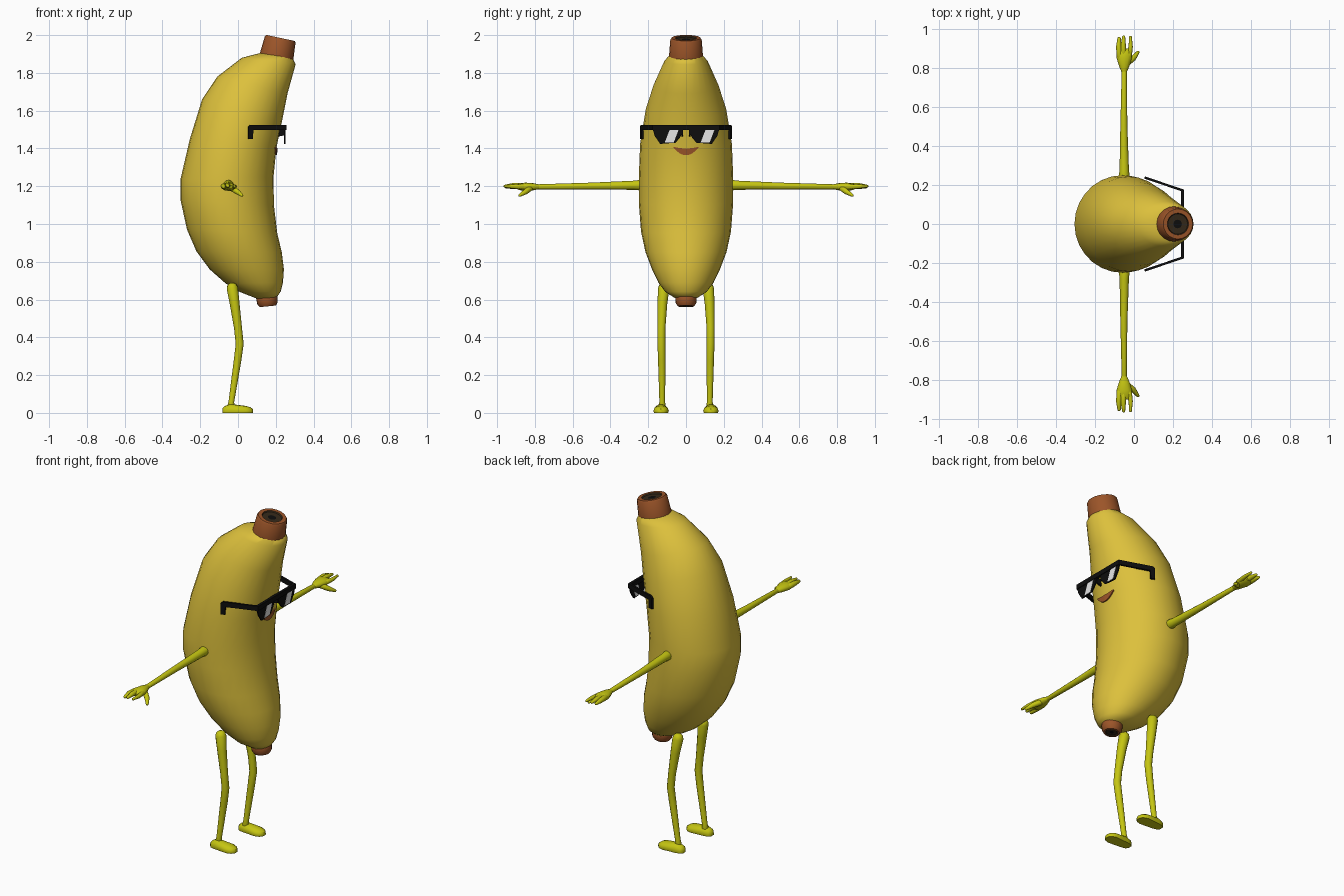
import bpy, bmesh, math
from mathutils import Vector as V
from mathutils.bvhtree import BVHTree


def material(name, r, g, b):
    m = bpy.data.materials.new(name)
    m.diffuse_color = (r, g, b, 1)
    return m


PEEL = material("peel_yellow", 0.72, 0.53, 0.045)
LIMB = material("limb_yellow_green", 0.56, 0.56, 0.006)
BROWN = material("stem_brown", 0.33, 0.09, 0.022)
DARK = material("dark_brown", 0.035, 0.022, 0.01)
BLACK = material("black", 0.004, 0.004, 0.004)
WHITE = material("glint_white", 0.8, 0.8, 0.8)


def finish(name, bm, mats, angle=40):
    bmesh.ops.recalc_face_normals(bm, faces=bm.faces)
    for f in bm.faces:
        f.smooth = True
    me = bpy.data.meshes.new(name)
    bm.to_mesh(me)
    bm.free()
    me.set_sharp_from_angle(angle=math.radians(angle))
    for m in mats:
        me.materials.append(m)
    ob = bpy.data.objects.new(name, me)
    bpy.context.collection.objects.link(ob)
    return ob


def ring(c, u, v, n=12):
    a = [2 * math.pi * i / n for i in range(n)]
    return [V(c) + V(u) * math.cos(t) + V(v) * math.sin(t) for t in a]


def loft(name, rings, mats, bands=None, angle=40):
    """Skin closed rings and cap both ends; bands = material index per span, last one for the end cap."""
    bm = bmesh.new()
    vs = [[bm.verts.new(p) for p in r] for r in rings]
    n = len(vs[0])
    for k in range(len(vs) - 1):
        for i in range(n):
            j = (i + 1) % n
            f = bm.faces.new((vs[k][i], vs[k][j], vs[k + 1][j], vs[k + 1][i]))
            f.material_index = bands[k] if bands else 0
    bm.faces.new(vs[0])
    bm.faces.new(vs[-1]).material_index = bands[-1] if bands else 0
    return finish(name, bm, mats, angle)


def tube(name, path, mat, ref=(1, 0, 0)):
    """Tapered round limb along (x, y, z, radius) points with rounded ends."""
    p = [V(q[:3]) for q in path]
    r = [q[3] for q in path]
    rings = []
    for i in range(len(p)):
        t = (p[min(i + 1, len(p) - 1)] - p[max(i - 1, 0)]).normalized()
        u = t.cross(V(ref)).normalized()
        w = t.cross(u)
        loop = lambda off, k: ring(p[i] + t * off * r[i], u * r[i] * k, w * r[i] * k)
        if i == 0:
            rings += [loop(-0.9, 0.4), loop(-0.6, 0.8)]
        rings.append(loop(0, 1))
        if i == len(p) - 1:
            rings += [loop(0.6, 0.8), loop(0.9, 0.4)]
    return loft(name, rings, [mat], angle=60)


def plate(name, pts, mat, origin, u, thick):
    """Extruded polygon: pts are (distance along u, height z)."""
    u = V(u).normalized()
    nrm = u.cross(V((0, 0, 1))) * thick / 2
    mid = [V(origin) + u * s + V((0, 0, z)) for s, z in pts]
    return loft(name, [[q - nrm for q in mid], [q + nrm for q in mid]], [mat], angle=20)


# Curved body: back (x, z), belly (x, z) and half width of each ring
PROFILE = [
    (0.10, 0.605, 0.205, 0.612, 0.06), (0.01, 0.64, 0.226, 0.642, 0.11),
    (-0.065, 0.685, 0.238, 0.69, 0.145), (-0.15, 0.76, 0.243, 0.76, 0.18),
    (-0.22, 0.855, 0.232, 0.85, 0.215), (-0.27, 0.97, 0.208, 0.95, 0.238),
    (-0.305, 1.13, 0.19, 1.10, 0.25), (-0.305, 1.235, 0.188, 1.25, 0.25),
    (-0.255, 1.45, 0.203, 1.40, 0.243), (-0.19, 1.66, 0.235, 1.555, 0.213),
    (-0.11, 1.78, 0.262, 1.69, 0.172), (0.02, 1.88, 0.305, 1.845, 0.115),
    (0.125, 1.907, 0.29, 1.878, 0.088)]
rings = []
for lx, lz, rx, rz, w in PROFILE:
    a, b = V((lx, 0, lz)), V((rx, 0, rz))
    rings.append(ring((a + b) / 2, (b - a) / 2, (0, w, 0), 28))
body = loft("body", rings, [PEEL], angle=60)


# Stem and bottom tip: rings along a tilted axis, dark cut end
def stub(name, base, axis, steps, bands):
    axis = V(axis).normalized()
    u = V((0, 1, 0)).cross(axis)
    rs = [ring(V(base) + axis * d, u * r, (0, r, 0), 20) for d, r in steps]
    return loft(name, rs, [BROWN, DARK, BLACK], bands, 35)


stub("stem", (0.205, 0, 1.89), (0.208, 0, 0.978),
     [(-0.03, 0.09), (0.0, 0.09), (0.088, 0.083), (0.097, 0.077),
      (0.097, 0.056), (0.09, 0.052), (0.089, 0.022)], [0, 0, 0, 0, 1, 1, 2])
stub("bottom_tip", (0.153, 0, 0.61), (0.1, 0, -0.99),
     [(-0.02, 0.05), (0.0, 0.057), (0.03, 0.054), (0.046, 0.043),
      (0.046, 0.034), (0.042, 0.03), (0.042, 0.012)], [0, 0, 0, 0, 1, 1, 2])

# Smiling mouth laid onto the body surface
bm = bmesh.new()
bm.from_mesh(body.data)
tree = BVHTree.FromBMesh(bm)
bm.free()


def on_body(y, z, off):
    return tree.ray_cast(V((1, y, z)), V((-1, 0, 0)))[0] + V((off, 0, 0))


rings = []
for i in range(15):
    t = -0.97 + 1.94 * i / 14
    y, k = 0.067 * t, 1 - t * t
    top, bot = 1.409 - 0.009 * k, 1.406 - 0.042 * k
    rings.append([on_body(y, top, 0.007), on_body(y, bot, 0.007),
                  on_body(y, bot, -0.01), on_body(y, top, -0.01)])
loft("mouth", rings, [BROWN])

# Sunglasses: front bar, lenses with slanted glints, hooked temples
plate("glasses_bar", [(-0.178, 1.497), (0.178, 1.497), (0.178, 1.525), (-0.178, 1.525)],
      BLACK, (0.248, 0, 0), (0, 1, 0), 0.016)
for s, side in ((1, "left"), (-1, "right")):
    plate(side + "_lens", [(s * y, z) for y, z in (
        (0.176, 1.5), (0.165, 1.465), (0.137, 1.424), (0.055, 1.43), (0.03, 1.46), (0.014, 1.5))],
        BLACK, (0.248, 0, 0), (0, 1, 0), 0.007)
    c = s * 0.095
    plate(side + "_lens_glint", [(c - 0.018, 1.431), (c + 0.03, 1.431), (c + 0.055, 1.497), (c + 0.008, 1.497)],
          WHITE, (0.248, 0, 0), (0, 1, 0), 0.0095)
    plate(side + "_nose_pad", [(0, 1.46), (0.045, 1.47), (0.045, 1.5), (0, 1.5)],
          BLACK, (0.203, s * 0.02, 0), (1, 0, 0), 0.01)
    plate(side + "_temple", [(0, 1.525), (0.195, 1.525), (0.207, 1.515), (0.207, 1.45),
                             (0.182, 1.45), (0.18, 1.497), (0, 1.497)],
          BLACK, (0.25, s * 0.172, 0), (-0.195, s * 0.066, 0), 0.012)

# Limbs, mirrored across y
for s, side in ((1, "left"), (-1, "right")):
    tube(side + "_arm", [(-0.05, s * 0.22, 1.206, 0.03), (-0.05, s * 0.28, 1.205, 0.024),
                         (-0.052, s * 0.5, 1.201, 0.018), (-0.05, s * 0.79, 1.197, 0.013)],
         LIMB)
    palm = [(0.775, 0.012, 0.012), (0.81, 0.027, 0.019), (0.85, 0.039, 0.022),
            (0.885, 0.038, 0.017), (0.9, 0.026, 0.009)]
    loft(side + "_palm", [ring((-0.05, s * y, 1.197), (rx, 0, 0), (0, 0, rz)) for y, rx, rz in palm],
         [LIMB], angle=60)
    fingers = {
        "outer_finger": [(-0.073, 0.86, 1.198, 0.016), (-0.078, 0.91, 1.2, 0.014), (-0.076, 0.95, 1.196, 0.009)],
        "middle_finger": [(-0.053, 0.86, 1.2, 0.015), (-0.055, 0.91, 1.204, 0.014), (-0.053, 0.958, 1.2, 0.008)],
        "inner_finger": [(-0.025, 0.86, 1.197, 0.014), (-0.017, 0.91, 1.198, 0.011), (-0.018, 0.958, 1.2, 0.007)],
        "thumb": [(-0.035, 0.825, 1.19, 0.016), (-0.002, 0.85, 1.17, 0.014), (0.02, 0.88, 1.152, 0.008)]}
    for name, path in fingers.items():
        tube(side + "_" + name, [(x, s * y, z, r) for x, y, z, r in path], LIMB, (0, 0, 1))

    tube(side + "_leg", [(-0.03, s * 0.118, 0.66, 0.03), (-0.018, s * 0.125, 0.58, 0.026),
                         (0.0, s * 0.13, 0.45, 0.021), (0.009, s * 0.13, 0.365, 0.021),
                         (-0.002, s * 0.128, 0.28, 0.02), (-0.035, s * 0.126, 0.06, 0.015),
                         (-0.038, s * 0.126, 0.03, 0.02)], LIMB)
    # Flat-soled foot: x, half width, height of each slice
    rings = []
    for x, w, h in ((-0.081, 0.014, 0.025), (-0.07, 0.027, 0.036), (-0.04, 0.034, 0.047),
                    (0.0, 0.037, 0.042), (0.04, 0.041, 0.037), (0.066, 0.032, 0.03), (0.08, 0.015, 0.02)):
        rings.append([V((x, s * 0.132 + w * a, h * b)) for a, b in (
            (-0.9, 0), (-1, 0.3), (-0.85, 0.7), (-0.45, 0.95), (0, 1),
            (0.45, 0.95), (0.85, 0.7), (1, 0.3), (0.9, 0))])
    loft(side + "_foot", rings, [LIMB], angle=50)
